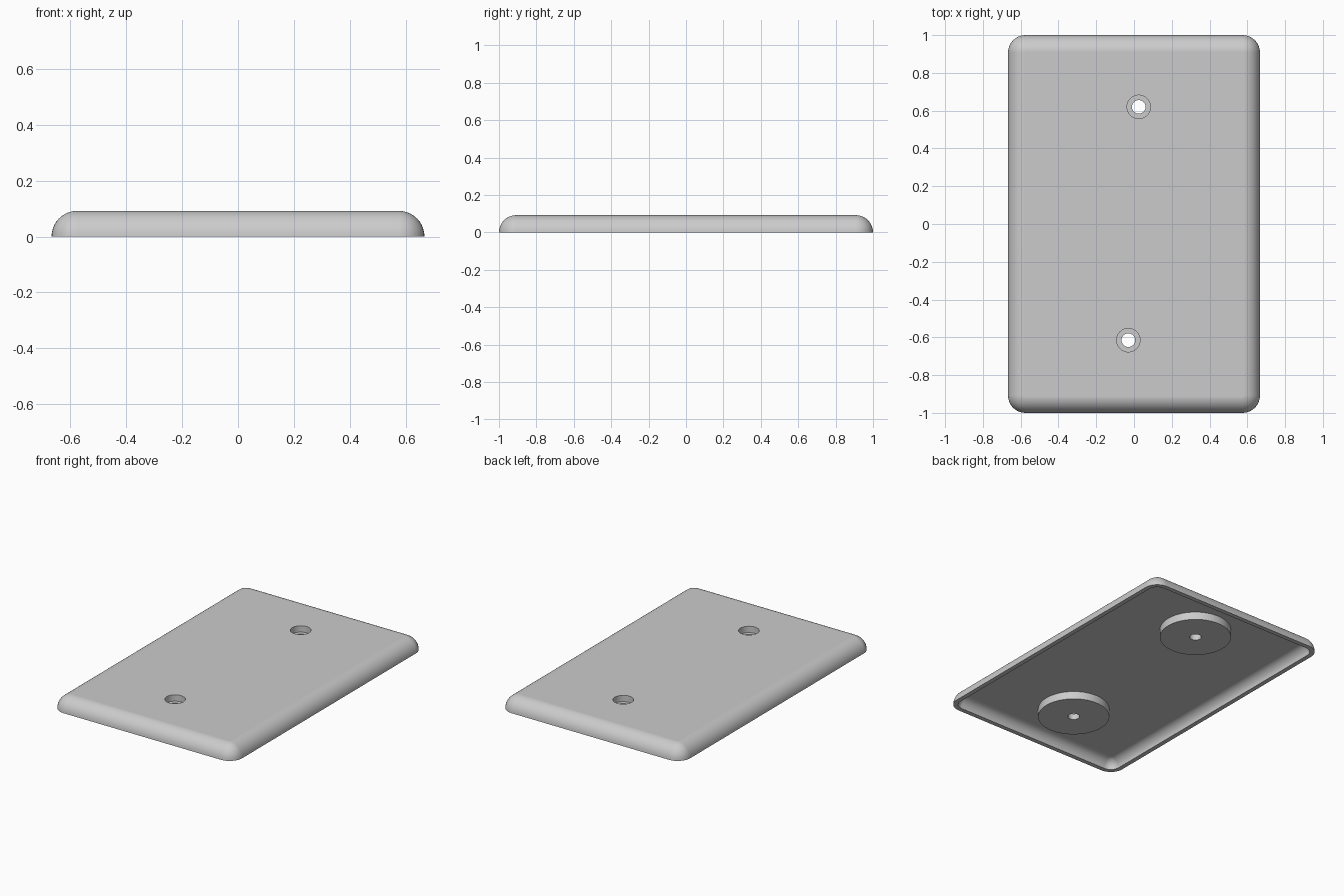
import bpy
import bmesh
import math

cube = bpy.data.objects.get("Cube")
if cube:
    bpy.data.objects.remove(cube, do_unlink=True)

HALF_X, HALF_Y, HEIGHT = 0.667, 1.0, 0.092
WALL = 0.03
BOSS_BOTTOM = 0.01
SCREWS = [(0.025, 0.62), (-0.03, -0.615)]

grey = bpy.data.materials.new("light grey")
grey.use_nodes = True
colour = (0.6, 0.6, 0.6, 1)
grey.diffuse_color = colour
grey.node_tree.nodes["Principled BSDF"].inputs["Base Color"].default_value = colour


def rounded_loop(bm, inset, z, steps=8):
    """Ring of vertices around a rounded rectangle, inset from the outline."""
    radius = HEIGHT - inset
    cx, cy = HALF_X - HEIGHT, HALF_Y - HEIGHT
    ring = []
    for k, (sx, sy) in enumerate([(1, 1), (-1, 1), (-1, -1), (1, -1)]):
        for i in range(steps + 1):
            a = (k + i / steps) * math.pi / 2
            ring.append(bm.verts.new((sx * cx + radius * math.cos(a),
                                      sy * cy + radius * math.sin(a), z)))
    return ring


def dome_rings(bm, offset, steps=10):
    """Rings climbing a quarter-round edge, offset inward by the wall."""
    r = HEIGHT - offset
    rings = []
    for i in range(steps + 1):
        a = math.pi / 2 * 0.97 * i / steps
        z = r if i == steps else r * math.sin(a)
        rings.append(rounded_loop(bm, HEIGHT - r * math.cos(a), z))
    return rings


def cylinder(name, x, y, radius, bottom, top):
    bpy.ops.mesh.primitive_cylinder_add(vertices=64, radius=radius, depth=top - bottom,
                                        location=(x, y, (bottom + top) / 2))
    ob = bpy.context.object
    ob.name = name
    ob.hide_render = True
    ob.data.materials.append(grey)
    return ob


def combine(target, tool, operation):
    mod = target.modifiers.new(operation.lower(), 'BOOLEAN')
    mod.object, mod.operation, mod.solver = tool, operation, 'EXACT'
    bpy.context.view_layer.objects.active = target
    bpy.ops.object.modifier_apply(modifier=mod.name)
    bpy.data.objects.remove(tool, do_unlink=True)


# Hollow cover: outer dome, flat rim, inner dome
bm = bmesh.new()
rings = dome_rings(bm, WALL)[::-1] + dome_rings(bm, 0)
for lower, upper in zip(rings, rings[1:]):
    n = len(lower)
    for i in range(n):
        j = (i + 1) % n
        bm.faces.new((lower[i], lower[j], upper[j], upper[i]))
bm.faces.new(rings[0])
bm.faces.new(rings[-1])
bmesh.ops.recalc_face_normals(bm, faces=bm.faces)
mesh = bpy.data.meshes.new("cover_plate")
bm.to_mesh(mesh)
bm.free()
plate = bpy.data.objects.new("cover_plate", mesh)
bpy.context.collection.objects.link(plate)
mesh.materials.append(grey)

# Round bosses underneath, each with a stepped screw hole
for x, y in SCREWS:
    combine(plate, cylinder("boss", x, y, 0.22, BOSS_BOTTOM, HEIGHT - WALL / 2), 'UNION')
    combine(plate, cylinder("head_recess", x, y, 0.062, 0.05, 0.2), 'DIFFERENCE')
    combine(plate, cylinder("screw_hole", x, y, 0.036, -0.1, 0.2), 'DIFFERENCE')

# Smooth edges with clean flat faces
bpy.ops.object.select_all(action='DESELECT')
plate.select_set(True)
bpy.context.view_layer.objects.active = plate
bpy.ops.object.shade_smooth_by_angle(angle=math.radians(30))
weighted = plate.modifiers.new("flat_face_normals", 'WEIGHTED_NORMAL')
weighted.keep_sharp = True
